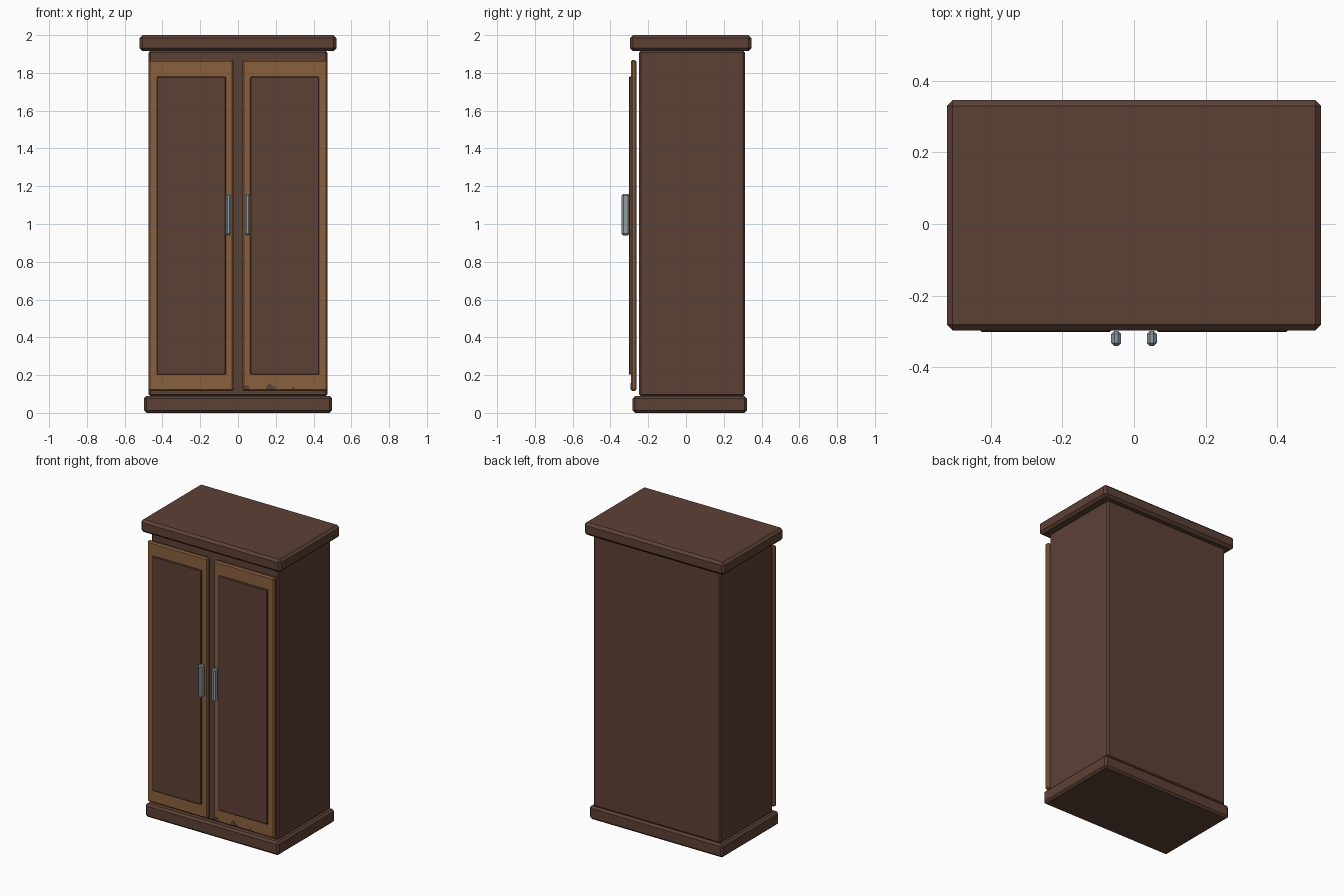
import bpy
import bmesh

if "Cube" in bpy.data.objects:
    bpy.data.objects.remove(bpy.data.objects["Cube"])


def mat(name, color):
    m = bpy.data.materials.new(name)
    m.diffuse_color = (*color, 1.0)
    m.use_nodes = True
    m.node_tree.nodes["Principled BSDF"].inputs["Base Color"].default_value = m.diffuse_color
    return m


DARK = mat("dark_brown_wood", (0.107, 0.052, 0.036))
LIGHT = mat("light_brown_wood", (0.254, 0.115, 0.047))
METAL = mat("grey_metal", (0.30, 0.34, 0.37))


def finish(bm, name, material):
    bmesh.ops.recalc_face_normals(bm, faces=bm.faces)
    me = bpy.data.meshes.new(name)
    bm.to_mesh(me)
    bm.free()
    me.materials.append(material)
    ob = bpy.data.objects.new(name, me)
    bpy.context.collection.objects.link(ob)
    return ob


def box(name, lo, hi, material, bevel):
    """Chamfered box between two corners."""
    bm = bmesh.new()
    bmesh.ops.create_cube(bm, size=1.0)
    for v in bm.verts:
        v.co = [lo[i] if v.co[i] < 0 else hi[i] for i in range(3)]
    bmesh.ops.bevel(bm, geom=bm.edges[:], offset=bevel, segments=1,
                    affect='EDGES', profile=0.5)
    return finish(bm, name, material)


def mirrored_box(name, lo, hi, material, bevel):
    """Box on the right (+x) side plus its mirror on the left."""
    box(name + "_right", lo, hi, material, bevel)
    box(name + "_left", (-hi[0], lo[1], lo[2]), (-lo[0], hi[1], hi[2]), material, bevel)


# Carcass: plinth, body, cornice
box("plinth", (-0.497, -0.282, 0.0), (0.497, 0.322, 0.09), DARK, 0.013)
box("body", (-0.473, -0.249, 0.088), (0.473, 0.312, 1.917), DARK, 0.010)
box("cornice", (-0.522, -0.297, 1.915), (0.522, 0.346, 2.0), DARK, 0.016)

# Doors with raised panels and pull handles
mirrored_box("door", (0.023, -0.292, 0.115), (0.473, -0.263, 1.868), LIGHT, 0.008)
mirrored_box("door_panel", (0.064, -0.302, 0.202), (0.429, -0.288, 1.78), DARK, 0.004)
mirrored_box("handle", (0.036, -0.341, 0.94), (0.064, -0.298, 1.16), METAL, 0.009)

# Dark worn patches along the bottom of the right door (thin plates)
patches = [
    [(0.026, 0.123), (0.060, 0.123), (0.060, 0.142), (0.042, 0.148), (0.026, 0.138)],
    [(0.142, 0.123), (0.200, 0.123), (0.198, 0.140), (0.180, 0.142),
     (0.172, 0.157), (0.160, 0.152), (0.150, 0.138)],
    [(0.286, 0.125), (0.302, 0.125), (0.302, 0.137), (0.286, 0.137)],
]
for i, pts in enumerate(patches):
    bm = bmesh.new()
    face = bm.faces.new([bm.verts.new((x, -0.290, z)) for x, z in pts])
    ext = bmesh.ops.extrude_face_region(bm, geom=[face])
    for v in ext["geom"]:
        if isinstance(v, bmesh.types.BMVert):
            v.co.y = -0.2928
    finish(bm, f"worn_patch_{i + 1}", DARK)
